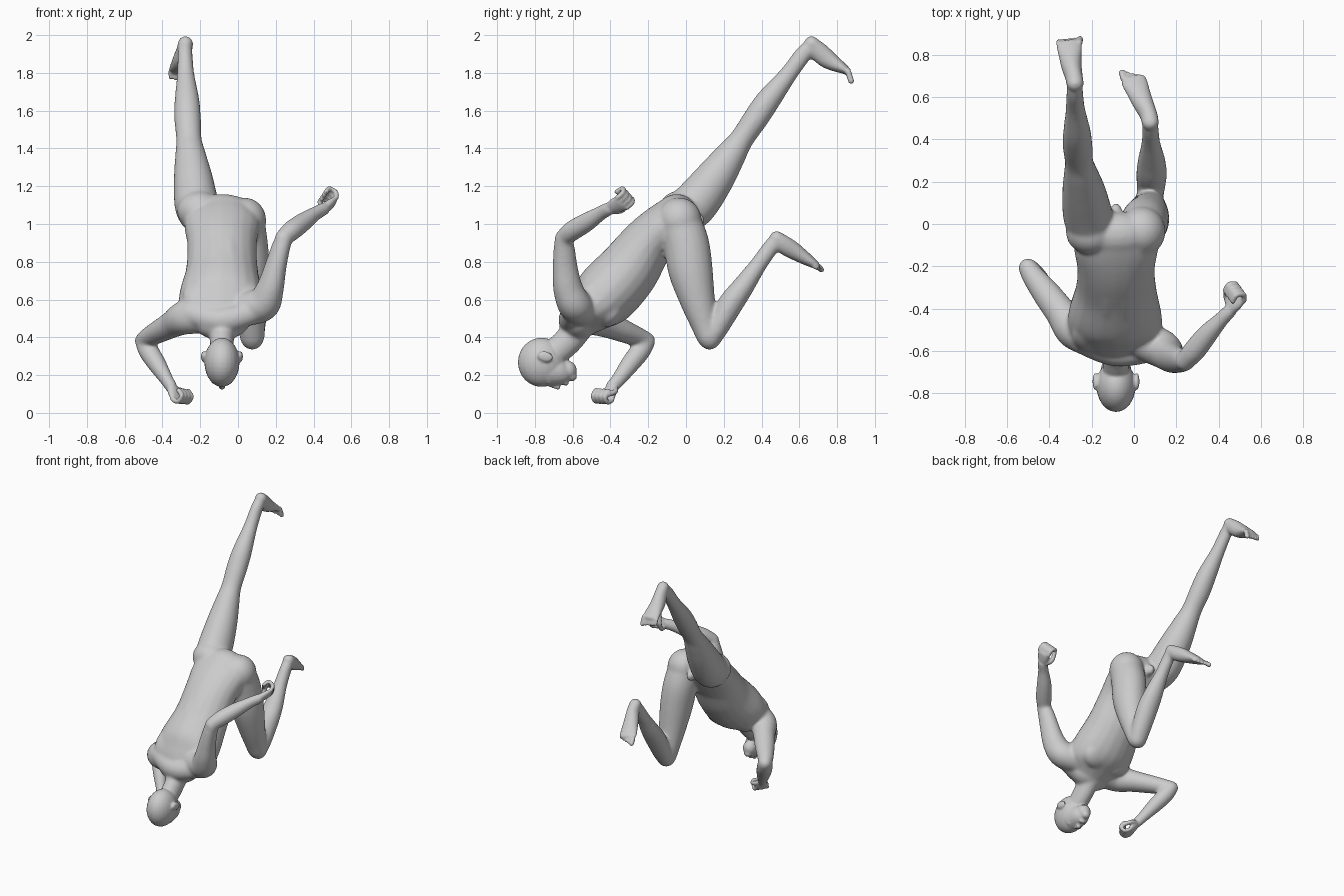
import bpy, bmesh, math
from mathutils import Vector as V, Matrix

bm = bmesh.new()
X = V((1, 0, 0))


def spline(p, i, t):
    # Catmull-Rom through key tuples
    a, b, c, d = p[max(i - 1, 0)], p[i], p[i + 1], p[min(i + 2, len(p) - 1)]
    return [0.5 * (2 * q + (r - o) * t + (2 * o - 5 * q + 4 * r - s) * t * t
            + (3 * q - o - 3 * r + s) * t ** 3) for o, q, r, s in zip(a, b, c, d)]


def tube(keys, side=X, steps=6, n=20):
    """Round-ended tube; keys are (x, y, z, half width along side, half depth)."""
    pts = [spline(keys, i, k / steps) for i in range(len(keys) - 1) for k in range(steps)]
    pts.append(list(keys[-1]))
    rows = []
    for i, p in enumerate(pts):
        t = (V(pts[min(i + 1, len(pts) - 1)][:3]) - V(pts[max(i - 1, 0)][:3])).normalized()
        s = (side - t * side.dot(t)).normalized()
        row = (V(p[:3]), t, s, t.cross(s), p[3], p[4])
        caps = [(math.sin(a), math.cos(a)) for a in (1.35, 1.0, 0.65, 0.3)]
        dome = lambda sg, cs: [(row[0] + t * sg * min(p[3:]) * o, t, s, row[3], p[3] * c, p[4] * c) for o, c in cs]
        if i == 0:
            rows += dome(-1, caps)
        rows.append(row)
        if i == len(pts) - 1:
            rows += dome(1, caps[::-1])
    rings = []
    for c, t, s, u, a, b in rows:
        rings.append([bm.verts.new(c + s * a * math.cos(k * math.tau / n) + u * b * math.sin(k * math.tau / n))
                      for k in range(n)])
    for r, q in zip(rings, rings[1:]):
        for k in range(n):
            bm.faces.new((r[k], r[(k + 1) % n], q[(k + 1) % n], q[k]))
    bm.faces.new(rings[0][::-1])
    bm.faces.new(rings[-1])


def ball(c, r, tilt=0):
    m = Matrix.Translation(c) @ Matrix.Rotation(tilt, 4, 'X') @ Matrix.Diagonal((*r, 1))
    bmesh.ops.create_uvsphere(bm, u_segments=24, v_segments=16, radius=1, matrix=m)


def hand(wrist, d, curl, length=0.1):
    """Half-closed fist: palm, four curled fingers and a thumb."""
    w, d = V(wrist), V(d).normalized()
    c = V(curl)
    c = (c - d * c.dot(d)).normalized()
    s = d.cross(c)
    k = w + d * length
    tube([(*w, .029, .026), (*(w + d * length * .5), .044, .025), (*(k - d * .012), .05, .02)], s)
    for i in range(4):
        b = k + s * (i - 1.5) * .027
        f = [b, b + d * .03 + c * .024, b + d * .018 + c * .062, b - d * .02 + c * .058]
        tube([(*p, .0135, .0135) for p in f], s, 4, 10)
    f = [w + d * .02 - s * .028, w + d * .05 - s * .056 + c * .022, w + d * .09 - s * .045 + c * .055]
    tube([(*p, .015, .015) for p in f], c, 4, 10)


def toes(base, step, lead):
    for i in range(5):
        b = V(base) + V(step) * i
        r = .0165 if i == 0 else .0125
        e = b + V(lead) * (1 - .1 * i)
        tube([(*b, r, r), (*e, r, r)], X, 3, 10)


# Torso, pelvis to shoulder girdle
tube([(-.085, -.05, 1.05, .18, .11), (-.085, -.11, .99, .20, .128), (-.085, -.21, .89, .184, .142),
      (-.085, -.31, .75, .192, .165), (-.09, -.43, .62, .222, .17), (-.09, -.51, .54, .215, .13),
      (-.085, -.565, .48, .15, .095)])
# Chest muscles, shoulder blades, spine muscles and buttocks
for sx in (-1, 1):
    ball((-.088 + sx * .085, -.39, .53), (.10, .055, .09), -.67)
    ball((-.088 + sx * .115, -.53, .62), (.09, .05, .11), -.67)
    tube([(-.085 + sx * .045, -.22, 1.015, .03, .025), (-.085 + sx * .04, -.35, .90, .035, .03),
          (-.085 + sx * .045, -.50, .735, .035, .03)])
ball((-.205, -.04, 1.07), (.118, .105, .105))
ball((.035, -.035, 1.02), (.115, .118, .12))
ball((-.085, .06, 1.02), (.03, .04, .04))

# Neck and trapezius
tube([(-.085, -.53, .52, .09, .08), (-.085, -.60, .41, .066, .077), (-.085, -.69, .32, .062, .072)])
tube([(-.26, -.56, .53, .05, .06), (-.085, -.61, .49, .065, .07), (.10, -.60, .54, .05, .06)], V((0, 1, 0)))

# Head: cranium, face, chin, nose, brow, lips, ears
ball((-.085, -.765, .268), (.093, .125, .13))
tube([(-.085, -.73, .225, .08, .085), (-.085, -.66, .22, .066, .072), (-.085, -.625, .225, .047, .052)])
ball((-.085, -.605, .195), (.03, .028, .028))
tube([(-.085, -.715, .147, .010, .012), (-.085, -.69, .138, .012, .012), (-.085, -.677, .135, .018, .012)])
tube([(-.13, -.725, .166, .012, .012), (-.085, -.735, .153, .012, .012), (-.04, -.725, .166, .012, .012)], V((0, 1, 0)))
ball((-.085, -.637, .156), (.026, .015, .012))
for sx in (-1, 1):
    ball((-.085 + sx * .098, -.745, .298), (.013, .042, .028), -.25)

# Raised leg
tube([(-.19, -.05, 1.04, .11, .11), (-.218, .04, 1.10, .118, .122), (-.237, .15, 1.24, .104, .106),
      (-.252, .24, 1.37, .081, .081), (-.26, .295, 1.45, .068, .064), (-.267, .37, 1.56, .071, .067),
      (-.27, .435, 1.655, .066, .065), (-.277, .54, 1.79, .047, .048), (-.28, .61, 1.885, .041, .046),
      (-.28, .64, 1.92, .04, .044)])
tube([(-.278, .665, 1.957, .042, .04), (-.285, .70, 1.915, .043, .053), (-.297, .755, 1.868, .051, .05),
      (-.305, .83, 1.824, .059, .028), (-.308, .852, 1.81, .057, .021)])
toes((-.26, .858, 1.808), (-.0245, -.001, 0), (.004, .016, -.05))

# Bent leg
tube([(.03, -.04, 1.02, .11, .115), (.045, .0, .90, .113, .122), (.06, .025, .75, .108, .118),
      (.068, .06, .60, .092, .095), (.072, .10, .46, .073, .071), (.075, .118, .405, .067, .063)])
tube([(.075, .125, .392, .061, .059), (.08, .17, .46, .067, .061), (.083, .235, .575, .073, .067),
      (.083, .30, .665, .066, .059), (.08, .38, .78, .046, .046), (.078, .44, .865, .04, .044),
      (.078, .46, .89, .04, .043)])
tube([(.078, .48, .925, .042, .04), (.068, .52, .89, .043, .05), (.042, .575, .855, .051, .047),
      (.006, .66, .80, .06, .028), (-.003, .682, .787, .058, .021)])
toes((-.05, .69, .783), (.0245, -.004, 0), (-.006, .026, -.024))

# Raised arm
tube([(.04, -.55, .55, .09, .09), (.13, -.59, .575, .092, .09), (.17, -.625, .66, .073, .08),
      (.198, -.64, .77, .058, .068), (.225, -.645, .87, .05, .058), (.243, -.65, .92, .046, .047)], V((1, .3, 0)))
tube([(.24, -.65, .925, .046, .046), (.285, -.60, .965, .054, .054), (.345, -.525, 1.01, .05, .051),
      (.41, -.455, 1.055, .037, .04), (.455, -.41, 1.08, .031, .034)])
hand((.45, -.415, 1.078), (.075, .11, .05), (-.2, .3, .4))

# Lowered arm
tube([(-.19, -.53, .52, .10, .09), (-.28, -.505, .505, .092, .09), (-.345, -.42, .47, .073, .075),
      (-.41, -.335, .435, .062, .068), (-.475, -.25, .40, .052, .055), (-.502, -.207, .382, .046, .046)], V((0, 0, 1)))
tube([(-.50, -.207, .378, .046, .046), (-.475, -.24, .33, .054, .054), (-.43, -.295, .26, .05, .051),
      (-.38, -.355, .18, .037, .04), (-.355, -.39, .14, .031, .034)])
hand((-.355, -.388, .146), (.05, -.05, -.11), (.5, -.4, .2), .09)

# Fuse everything into one skin
bmesh.ops.recalc_face_normals(bm, faces=bm.faces)
mesh = bpy.data.meshes.new("body")
bm.to_mesh(mesh)
bm.free()
body = bpy.data.objects.new("body", mesh)
bpy.context.collection.objects.link(body)
bpy.context.view_layer.objects.active = body
body.select_set(True)
rm = body.modifiers.new("fuse", 'REMESH')
rm.mode, rm.voxel_size = 'VOXEL', .007
bpy.ops.object.modifier_apply(modifier="fuse")

# Blend muscles strongly, but keep head, hands and toes crisp
crisp = [((-.085, -.73, .22), .19), ((.50, -.34, 1.12), .12), ((-.31, -.44, .06), .12),
         ((-.31, .87, 1.79), .085), ((0, .70, .77), .085)]
soft = body.vertex_groups.new(name="soft")
for v in body.data.vertices:
    w = min(max(((v.co - V(c)).length - r) / .04, 0) for c, r in crisp)
    soft.add([v.index], min(w, 1), 'REPLACE')
for name, count, group in (("blend", 32, "soft"), ("polish", 3, "")):
    sm = body.modifiers.new(name, 'SMOOTH')
    sm.factor, sm.iterations, sm.vertex_group = .5, count, group
    bpy.ops.object.modifier_apply(modifier=name)
bpy.ops.object.shade_smooth()
